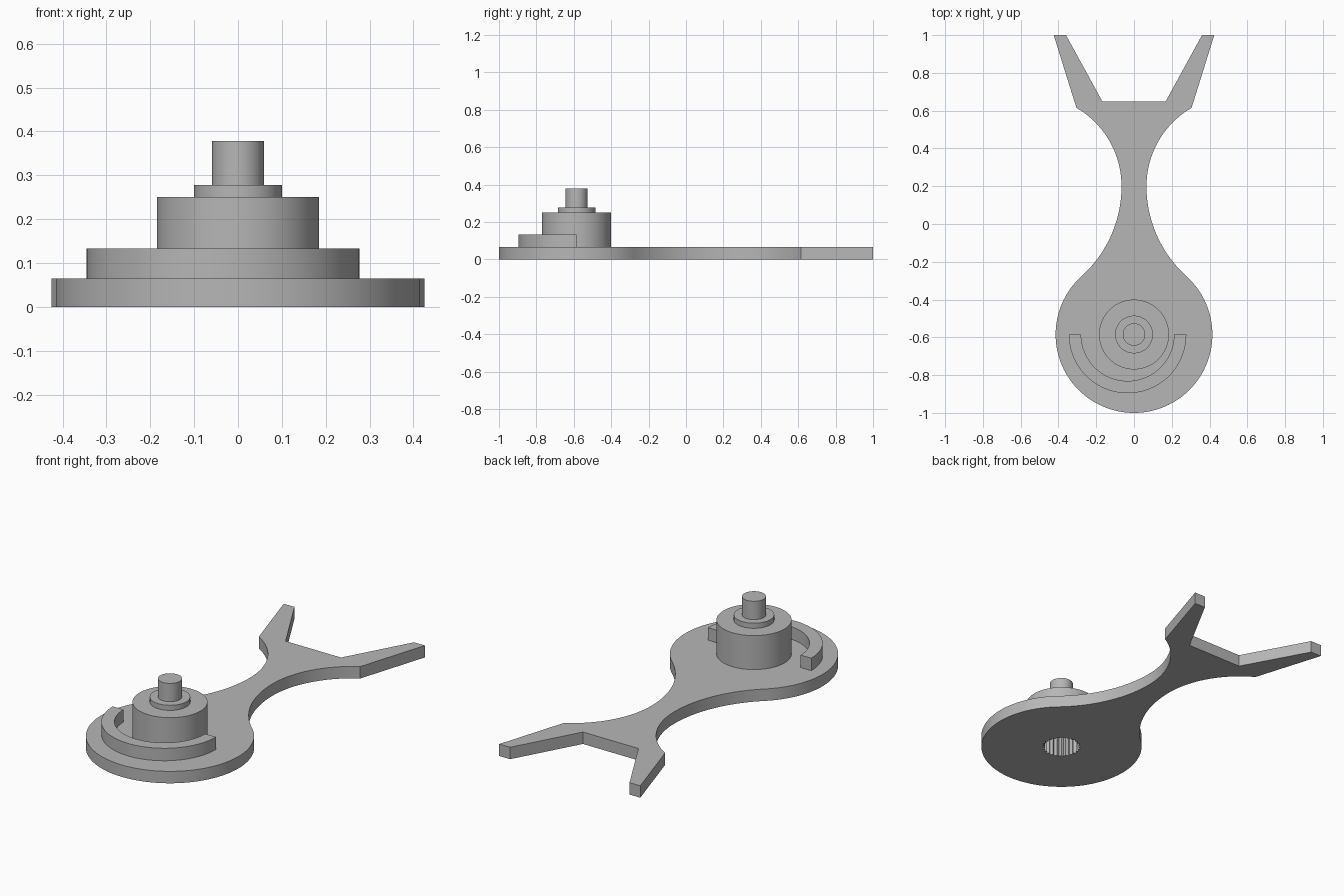
import bpy, bmesh
from math import sin, cos, pi, atan2, radians

cube = bpy.data.objects.get("Cube")
if cube:
    bpy.data.objects.remove(cube, do_unlink=True)

grey = bpy.data.materials.new("plain_grey")
grey.use_nodes = True
colour = (0.47, 0.47, 0.47, 1)
grey.diffuse_color = colour
grey.node_tree.nodes["Principled BSDF"].inputs["Base Color"].default_value = colour

HUB_Y = -0.585
HUB_R = 0.415
PLATE_TOP = 0.065


def arc(cx, cy, r, start, end, steps):
    """Points along a circular arc, angles in radians."""
    angles = [start + (end - start) * i / steps for i in range(steps + 1)]
    return [(cx + r * cos(a), cy + r * sin(a)) for a in angles]


def finish(name, bm):
    bmesh.ops.recalc_face_normals(bm, faces=bm.faces)
    mesh = bpy.data.meshes.new(name)
    bm.to_mesh(mesh)
    bm.free()
    mesh.materials.append(grey)
    obj = bpy.data.objects.new(name, mesh)
    bpy.context.collection.objects.link(obj)
    return obj


def extrude_outline(name, outline, bottom, top):
    bm = bmesh.new()
    face = bm.faces.new([bm.verts.new((x, y, bottom)) for x, y in outline])
    result = bmesh.ops.extrude_face_region(bm, geom=[face])
    verts = [v for v in result["geom"] if isinstance(v, bmesh.types.BMVert)]
    bmesh.ops.translate(bm, vec=(0, 0, top - bottom), verts=verts)
    return finish(name, bm)


def lathe(name, profile, y, steps=96):
    bm = bmesh.new()
    verts = [bm.verts.new((r, y, z)) for r, z in profile]
    edges = [bm.edges.new(pair) for pair in zip(verts, verts[1:])]
    bmesh.ops.spin(bm, geom=verts + edges, cent=(0, y, 0), axis=(0, 0, 1),
                   angle=2 * pi, steps=steps)
    bmesh.ops.remove_doubles(bm, verts=bm.verts, dist=0.0001)
    return finish(name, bm)


# Plate: round hub, waisted neck and forked tail (right half, then mirrored)
WAIST_X, WAIST_Y = 0.066, 0.2
LOWER_R, UPPER_R = 0.642, 0.48
join = atan2(WAIST_Y - HUB_Y, WAIST_X + LOWER_R)
corner = (0.305, 0.615)
corner_angle = atan2(corner[1] - WAIST_Y, corner[0] - WAIST_X - UPPER_R)
half = arc(0, HUB_Y, HUB_R, -pi / 2, join, 64)
half += arc(WAIST_X + LOWER_R, WAIST_Y, LOWER_R, pi + join, pi, 24)[1:]
half += arc(WAIST_X + UPPER_R, WAIST_Y, UPPER_R, pi, corner_angle, 24)[1:]
half += [(0.425, 1.0), (0.36, 1.0), (0.167, 0.648)]
outline = half + [(-x, y) for x, y in reversed(half[1:])]
plate = extrude_outline("forked_plate", outline, 0, PLATE_TOP)

# Stepped boss with collar and pin
boss = lathe("stepped_boss", [
    (0, PLATE_TOP), (0.185, PLATE_TOP), (0.185, 0.25), (0.1, 0.25),
    (0.1, 0.278), (0.059, 0.278), (0.059, 0.378), (0, 0.378)], HUB_Y)

# Half-ring rib, slightly off centre
RIB_X = -0.034
rib_outline = (arc(RIB_X, HUB_Y, 0.311, -pi, 0, 48)
               + arc(RIB_X, HUB_Y, 0.246, 0, -pi, 48))
rib = extrude_outline("half_ring_rib", rib_outline, PLATE_TOP, 0.133)

# Toothed socket cut up from the underside
TEETH = 25
socket = []
for i in range(TEETH * 2):
    a = pi * i / TEETH
    r = 0.1 if i % 2 else 0.089
    socket.append((r * cos(a), HUB_Y + r * sin(a)))
cutter = extrude_outline("socket_cutter", socket, -0.05, 0.19)
cutter.hide_render = True

for obj in (plate, boss):
    bpy.context.view_layer.objects.active = obj
    cut = obj.modifiers.new("socket", 'BOOLEAN')
    cut.operation = 'DIFFERENCE'
    cut.solver = 'EXACT'
    cut.object = cutter
    bpy.ops.object.modifier_apply(modifier=cut.name)
bpy.data.objects.remove(cutter, do_unlink=True)

# Smooth walls with sharp rims
for obj in bpy.context.view_layer.objects:
    obj.select_set(obj in (plate, boss, rib))
bpy.context.view_layer.objects.active = plate
bpy.ops.object.shade_smooth_by_angle(angle=radians(20))
